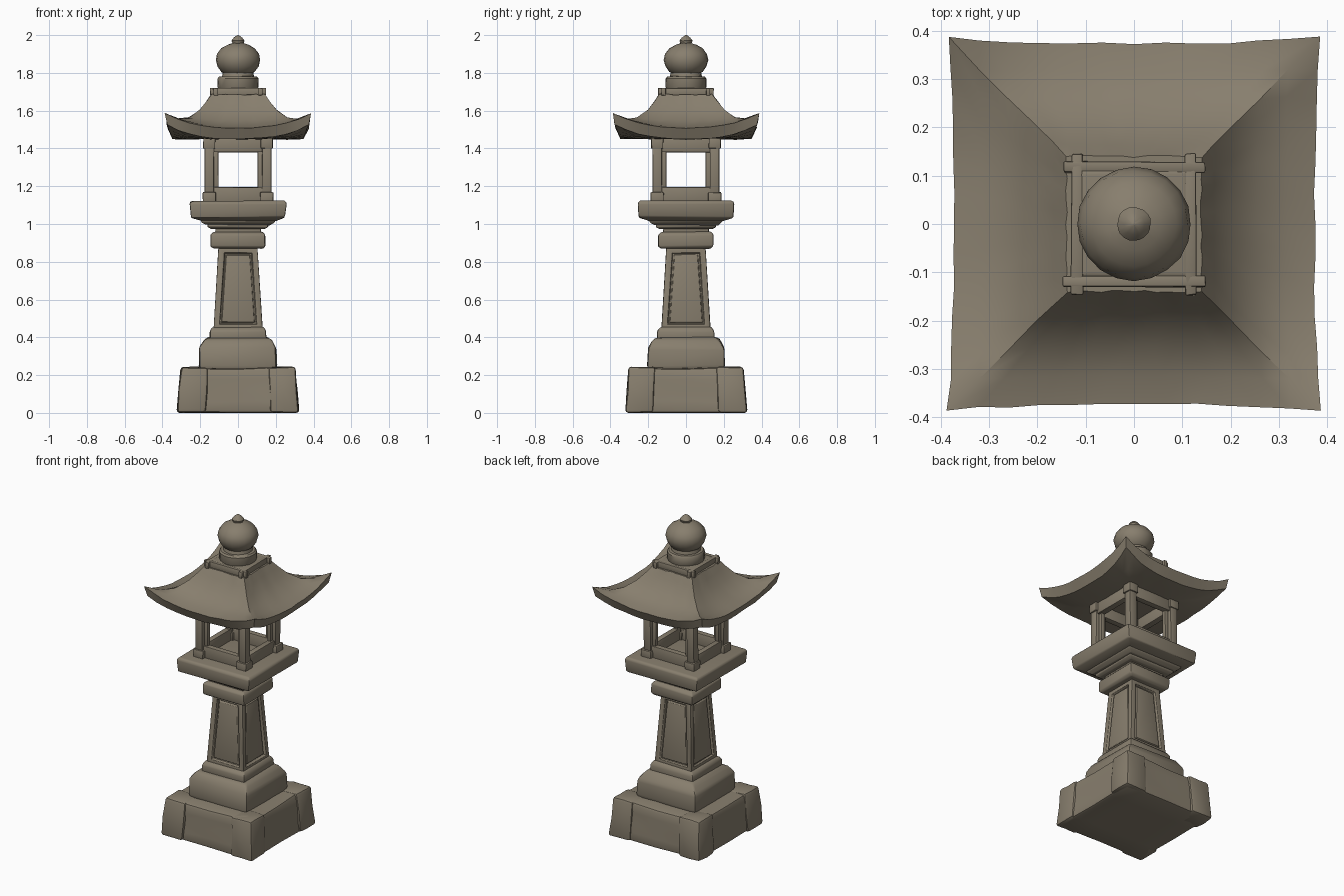
import bpy, bmesh, math, random
from mathutils import Vector

if "Cube" in bpy.data.objects:
    bpy.data.objects.remove(bpy.data.objects["Cube"])

random.seed(4)
stone = bpy.data.materials.new("weathered_stone")
stone.diffuse_color = (0.245, 0.21, 0.155, 1)
stone.use_nodes = True
stone.node_tree.nodes["Principled BSDF"].inputs["Base Color"].default_value = stone.diffuse_color


def finish(name, bm, bevel=0.0, jitter=0.0, angle=32):
    """Roughen, chamfer and shade a bmesh, then turn it into an object."""
    for v in bm.verts:
        v.co += Vector([random.uniform(-jitter, jitter) for _ in range(3)])
        v.co.z = max(v.co.z, 0)
    bmesh.ops.recalc_face_normals(bm, faces=bm.faces)
    if bevel:
        edges = [e for e in bm.edges if e.calc_face_angle(0) > 0.5]
        bmesh.ops.bevel(bm, geom=edges, offset=bevel, segments=2, profile=0.5,
                        affect='EDGES', clamp_overlap=True)
    me = bpy.data.meshes.new(name)
    bm.to_mesh(me)
    bm.free()
    me.materials.append(stone)
    ob = bpy.data.objects.new(name, me)
    bpy.context.collection.objects.link(ob)
    bpy.ops.object.select_all(action='DESELECT')
    ob.select_set(True)
    bpy.context.view_layer.objects.active = ob
    bpy.ops.object.shade_smooth_by_angle(angle=math.radians(angle))
    return ob


def loft(bm, rings):
    """Skin a list of closed point rings and cap both ends."""
    vs = [[bm.verts.new(p) for p in r] for r in rings]
    n = len(vs[0])
    for a, b in zip(vs, vs[1:]):
        for i in range(n):
            bm.faces.new((a[i], a[(i + 1) % n], b[(i + 1) % n], b[i]))
    bm.faces.new(vs[0][::-1])
    bm.faces.new(vs[-1])


def square(name, profile, bevel=0.008, jitter=0.003):
    """Square stack from (half width, height) points."""
    bm = bmesh.new()
    loft(bm, [[(-w, -w, z), (w, -w, z), (w, w, z), (-w, w, z)] for w, z in profile])
    return finish(name, bm, bevel, jitter)


def round_part(name, profile, n=20, jitter=0.001):
    """Turned part from (radius, height) points."""
    bm = bmesh.new()
    loft(bm, [[(r * math.cos(math.tau * i / n), r * math.sin(math.tau * i / n), z)
               for i in range(n)] for r, z in profile])
    return finish(name, bm, 0, jitter, 38)


def box(name, lo, hi, bevel=0.006, jitter=0.002, cuts=0, taper=0.0):
    bm = bmesh.new()
    bmesh.ops.create_cube(bm, size=1)
    if cuts:
        bmesh.ops.subdivide_edges(bm, edges=bm.edges[:], cuts=cuts, use_grid_fill=True)
    for v in bm.verts:
        v.co = Vector([a + (b - a) * (c + 0.5) for a, b, c in zip(lo, hi, v.co)])
        s = 1 - taper * (v.co.z - lo[2]) / (hi[2] - lo[2])
        v.co.x *= s
        v.co.y *= s
    return finish(name, bm, bevel, jitter)


CORNERS = [(-1, -1), (1, -1), (1, 1), (-1, 1)]


def span(s, a, b):
    return sorted((s * a, s * b))


# Rough foundation: a core with four protruding corner stones
box("base_core", (-.308, -.308, 0), (.308, .308, .238), .016, .004, 3, .05)
for i, (sx, sy) in enumerate(CORNERS):
    x, y = span(sx, .17, .322), span(sy, .17, .322)
    box(f"base_corner_stone_{i + 1}", (x[0], y[0], 0), (x[1], y[1], .242), .016, .004, 1, .06)

# Stepped plinth
square("plinth", [(.198, .22), (.205, .25), (.203, .345), (.175, .39), (.15, .4)], .012, .004)
square("plinth_cap", [(.152, .385), (.15, .435), (.135, .455)], .008)

# Tapered shaft with a recessed panel on each side
bm = bmesh.new()
loft(bm, [[(sx * w, sy * w, z) for sx, sy in CORNERS] for w, z in [(.13, .44), (.103, .88)]])
bmesh.ops.recalc_face_normals(bm, faces=bm.faces)
sides = [f for f in bm.faces if abs(f.normal.z) < 0.5]
for thick, depth in [(.043, 0), (.005, -.016), (.008, 0), (.006, .010)]:
    bmesh.ops.inset_individual(bm, faces=sides, thickness=thick, depth=depth)
finish("shaft", bm, .003, .0015)

# Collar and corbelled steps under the platform
square("collar", [(.13, .868), (.146, .882), (.146, .942), (.13, .96)], .006)
square("corbel_lower", [(.12, .95), (.12, .985)], .004)
square("corbel_middle", [(.14, .975), (.16, .985), (.16, 1.002)], .004)
square("corbel_upper", [(.17, .995), (.193, 1.01), (.2, 1.035)], .004)
square("platform", [(.2, 1.018), (.248, 1.036), (.256, 1.112), (.245, 1.122)], .008, .004)

# Open light chamber: corner posts with feet and heads
for i, (sx, sy) in enumerate(CORNERS):
    for part, a, b, z0, z1 in [("foot", .118, .186, 1.11, 1.168),
                               ("post", .127, .176, 1.16, 1.41),
                               ("head", .12, .184, 1.4, 1.455)]:
        x, y = span(sx, a, b), span(sy, a, b)
        box(f"chamber_{part}_{i + 1}", (x[0], y[0], z0), (x[1], y[1], z1), .005)

# Window frames between the posts on all four sides
for i in range(4):
    for part, x0, x1, z0, z1, d in [("sill", -.13, .13, 1.11, 1.195, .165),
                                    ("lintel", -.13, .13, 1.38, 1.455, .168),
                                    ("jamb_left", -.132, -.104, 1.18, 1.4, .155),
                                    ("jamb_right", .104, .132, 1.18, 1.4, .155)]:
        ob = box(f"window_{part}_{i + 1}", (x0, -d, z0), (x1, -.13, z1), .004, .001)
        ob.rotation_euler.z = i * math.pi / 2

# Sweeping roof: each ring blends a side-middle and a corner (half width, height)
N = 12


def roof_ring(wm, zm, wc, zc):
    pts = []
    for k in range(4):
        c, s = math.cos(k * math.pi / 2), math.sin(k * math.pi / 2)
        for j in range(N):
            u = -1 + 2 * j / N
            t = abs(u) ** 2.6
            x, y = u * wc, -(wm + (wc - wm) * t)
            pts.append((x * c - y * s, x * s + y * c, zm + (zc - zm) * t))
    return pts


bm = bmesh.new()
loft(bm, [roof_ring(*r) for r in [
    (.17, 1.45, .17, 1.45), (.26, 1.448, .27, 1.465), (.345, 1.45, .376, 1.525),
    (.374, 1.508, .386, 1.586), (.315, 1.519, .32, 1.557), (.255, 1.546, .26, 1.564),
    (.2, 1.593, .203, 1.605), (.165, 1.643, .167, 1.65), (.14, 1.685, .14, 1.688)]])
finish("roof", bm, 0, .0025, 35)

# Crown on the roof: block with crossing bars
square("crown_block", [(.125, 1.66), (.12, 1.712), (.105, 1.722)], .005)
for i in range(4):
    ob = box(f"crown_bar_{i + 1}", (-.147, -.13, 1.68), (.147, -.106, 1.72), .004)
    ob.rotation_euler.z = i * math.pi / 2

# Round neck and onion-shaped finial
round_part("neck", [(.1, 1.71), (.108, 1.725), (.108, 1.77), (.1, 1.78), (.085, 1.782), (.08, 1.805)])
round_part("finial", [(.06, 1.79), (.088, 1.805), (.109, 1.835), (.118, 1.868), (.111, 1.9),
                      (.088, 1.93), (.055, 1.949), (.03, 1.957), (.035, 1.971), (.022, 1.987),
                      (.005, 1.999)])
